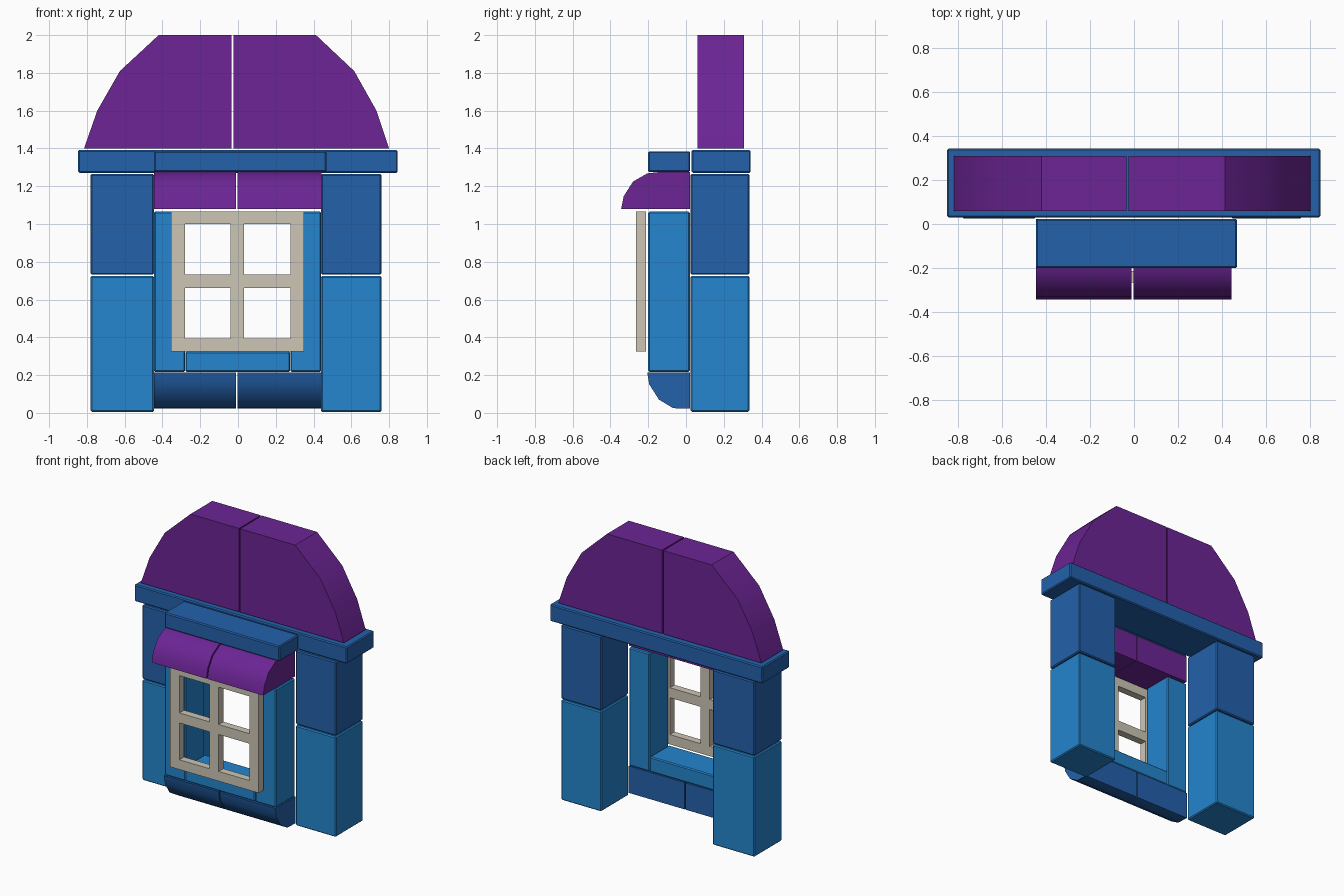
import bpy, bmesh
from mathutils import Vector, Matrix

old = bpy.data.objects.get("Cube")
if old:
    bpy.data.objects.remove(old, do_unlink=True)


def material(name, rgb):
    m = bpy.data.materials.new(name)
    m.use_nodes = True
    m.diffuse_color = (*rgb, 1)
    bsdf = next(n for n in m.node_tree.nodes if n.type == 'BSDF_PRINCIPLED')
    bsdf.inputs["Base Color"].default_value = (*rgb, 1)
    bsdf.inputs["Roughness"].default_value = 0.6
    return m


purple = material("purple", (0.15, 0.018, 0.30))
dark_blue = material("dark blue", (0.017, 0.12, 0.41))
light_blue = material("light blue", (0.018, 0.235, 0.62))
cream = material("cream", (0.61, 0.565, 0.465))


def finish(bm, name, mat):
    bmesh.ops.recalc_face_normals(bm, faces=bm.faces)
    mesh = bpy.data.meshes.new(name)
    bm.to_mesh(mesh)
    bm.free()
    mesh.materials.append(mat)
    ob = bpy.data.objects.new(name, mesh)
    bpy.context.collection.objects.link(ob)
    return ob


def add_box(bm, x, y, z):
    lo, hi = Vector((x[0], y[0], z[0])), Vector((x[1], y[1], z[1]))
    bmesh.ops.create_cube(bm, matrix=Matrix.Translation((lo + hi) / 2)
                          @ Matrix.Diagonal((*(hi - lo), 1)))


def brick(name, mat, x, y, z):
    """Block with softened edges."""
    bm = bmesh.new()
    add_box(bm, x, y, z)
    bmesh.ops.bevel(bm, geom=bm.edges[:], offset=0.007, segments=1, affect='EDGES')
    return finish(bm, name, mat)


def prism(name, mat, profile, depth):
    """Extrude a closed 3D outline by a vector, rounding its shallow corners."""
    bm = bmesh.new()
    face = bm.faces.new([bm.verts.new(p) for p in profile])
    ext = bmesh.ops.extrude_face_region(bm, geom=[face], use_keep_orig=True)
    bmesh.ops.translate(bm, vec=depth,
                        verts=[g for g in ext["geom"] if isinstance(g, bmesh.types.BMVert)])
    ob = finish(bm, name, mat)
    bpy.ops.object.select_all(action='DESELECT')
    ob.select_set(True)
    bpy.context.view_layer.objects.active = ob
    bpy.ops.object.shade_smooth_by_angle(angle=0.6)
    return ob


# Columns and window posts
wall_y, bay_y = (0.025, 0.335), (-0.2, 0.02)
for side, col_x, post_x in (("right", (-0.78, -0.445), (-0.445, -0.28)),
                            ("left", (0.44, 0.76), (0.277, 0.44))):
    brick(side + "_lower_column", light_blue, col_x, wall_y, (0.005, 0.725))
    brick(side + "_upper_column", dark_blue, col_x, wall_y, (0.732, 1.265))
    brick(side + "_window_post", light_blue, post_x, bay_y, (0.217, 1.066))
brick("window_sill", light_blue, (-0.279, 0.276), bay_y, (0.217, 0.325))

# Beams
brick("roof_beam", dark_blue, (-0.847, 0.845), (0.03, 0.342), (1.271, 1.392))
brick("bay_beam", dark_blue, (-0.445, 0.468), (-0.2, 0.022), (1.275, 1.385))

# Roof halves
for side, inner, outline in (
        ("right", -0.035, [(-0.815, 1.4), (-0.745, 1.6), (-0.625, 1.81), (-0.42, 2)]),
        ("left", -0.025, [(0.8, 1.4), (0.733, 1.6), (0.615, 1.81), (0.413, 2)])):
    pts = outline + [(inner, 2), (inner, 1.4)]
    prism(side + "_roof", purple, [(x, 0.06, z) for x, z in pts], (0, 0.248, 0))

# Awning and curved base, each in two halves
awning = [(0.02, 1.08), (-0.343, 1.08), (-0.33, 1.147), (-0.28, 1.225),
          (-0.205, 1.268), (-0.15, 1.274), (0.02, 1.274)]
base = [(0.022, 0.215), (-0.205, 0.215), (-0.195, 0.152), (-0.143, 0.07),
        (-0.068, 0.025), (0.022, 0.022)]
for side, x0, x1 in (("right", -0.445, -0.011), ("left", -0.003, 0.441)):
    for name, mat, prof in (("awning", purple, awning), ("curved_base", dark_blue, base)):
        prism(side + "_" + name, mat, [(x0, y, z) for y, z in prof], (x1 - x0, 0, 0))

# Window frame: a slab divided on a grid with the four panes left open
bm = bmesh.new()
frame_y = (-0.265, -0.212)
xs = (-0.355, -0.28, -0.04, 0.032, 0.277, 0.35)
zs = (0.325, 0.395, 0.66, 0.732, 1.0, 1.066)
grid = [[bm.verts.new((x, frame_y[0], z)) for x in xs] for z in zs]
for j in range(5):
    for i in range(5):
        if not (i % 2 and j % 2):
            bm.faces.new((grid[j][i], grid[j][i + 1], grid[j + 1][i + 1], grid[j + 1][i]))
ext = bmesh.ops.extrude_face_region(bm, geom=bm.faces[:], use_keep_orig=True)
bmesh.ops.translate(bm, vec=(0, frame_y[1] - frame_y[0], 0),
                    verts=[g for g in ext["geom"] if isinstance(g, bmesh.types.BMVert)])
finish(bm, "window_frame", cream)
